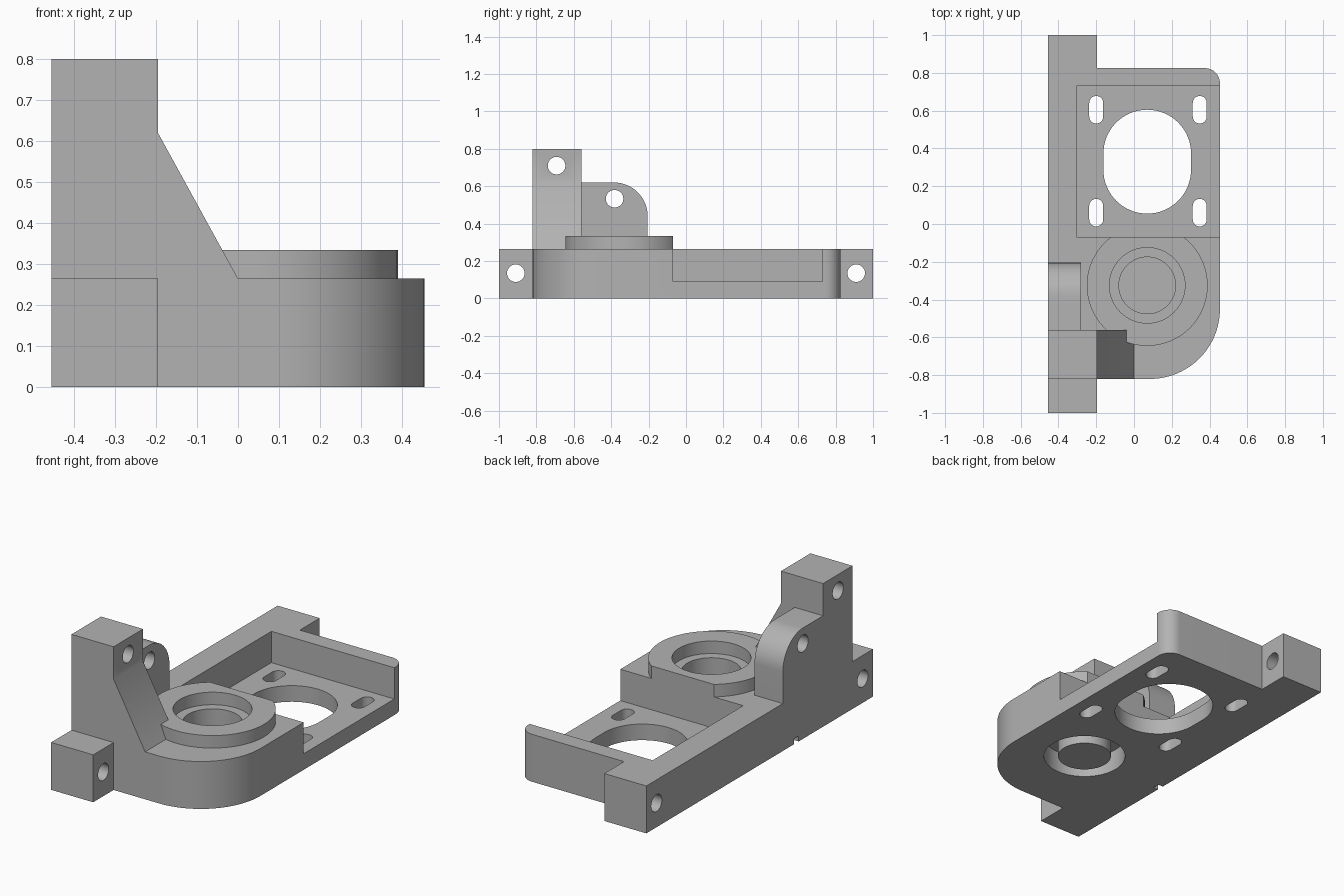
import bpy, bmesh
from math import sin, cos, pi, radians
from mathutils import Vector

cube = bpy.data.objects.get("Cube")
if cube:
    bpy.data.objects.remove(cube, do_unlink=True)

grey = bpy.data.materials.new("plain grey")
grey.use_nodes = True
GREY = (0.45, 0.45, 0.45, 1)
grey.diffuse_color = GREY
grey.node_tree.nodes["Principled BSDF"].inputs["Base Color"].default_value = GREY

# Maps profile coordinates (u, v) and extrusion depth w to model axes
AXES = {
    "z": lambda u, v, w: (u, v, w),
    "x": lambda u, v, w: (w, u, v),
    "y": lambda u, v, w: (u, w, v),
}


def arc(cu, cv, r, start, end, n=16):
    """Points along an arc, angles in degrees."""
    angles = [radians(start + (end - start) * i / n) for i in range(n + 1)]
    return [(cu + r * cos(a), cv + r * sin(a)) for a in angles]


def circle(cu, cv, r, n=64):
    return arc(cu, cv, r, 0, 360, n)[:-1]


def slot(cu, cv, r, half, n=16):
    """Round-ended slot, long in v."""
    d = half - r
    return arc(cu, cv + d, r, 0, 180, n) + arc(cu, cv - d, r, 180, 360, n)


def rect(u0, u1, v0, v1):
    return [(u0, v0), (u1, v0), (u1, v1), (u0, v1)]


def prism(name, profile, w0, w1, axis="z"):
    """Extrude a closed profile along an axis."""
    bm = bmesh.new()
    place = AXES[axis]
    base = bm.faces.new([bm.verts.new(place(u, v, w0)) for u, v in profile])
    ext = bmesh.ops.extrude_face_region(bm, geom=[base])
    verts = [g for g in ext["geom"] if isinstance(g, bmesh.types.BMVert)]
    bmesh.ops.translate(bm, verts=verts, vec=Vector(place(0, 0, w1 - w0)))
    bmesh.ops.recalc_face_normals(bm, faces=bm.faces)
    mesh = bpy.data.meshes.new(name)
    bm.to_mesh(mesh)
    bm.free()
    mesh.materials.append(grey)
    obj = bpy.data.objects.new(name, mesh)
    bpy.context.collection.objects.link(obj)
    return obj


def activate(obj):
    bpy.ops.object.select_all(action="DESELECT")
    obj.select_set(True)
    bpy.context.view_layer.objects.active = obj


def cut(obj, profile, w0, w1, axis="z"):
    """Subtract a prism from a part."""
    cutter = prism("cutter", profile, w0, w1, axis)
    cutter.hide_render = True
    mod = obj.modifiers.new("cut", "BOOLEAN")
    mod.operation = "DIFFERENCE"
    mod.solver = "EXACT"
    mod.object = cutter
    activate(obj)
    bpy.ops.object.modifier_apply(modifier=mod.name)
    bpy.data.objects.remove(cutter, do_unlink=True)


def finish(obj):
    activate(obj)
    bpy.ops.object.shade_smooth_by_angle(angle=radians(30))


LEFT, RAIL, RIGHT = -0.455, -0.195, 0.455
TOP = 0.265
POCKET_Y = -0.07
BORE = (0.07, -0.325)
HOLE = 0.047

# Base plate with mounting ends and two rounded corners
outline = [(LEFT, -1), (RAIL, -1), (RAIL, -0.82)]
outline += arc(RIGHT - 0.37, -0.45, 0.37, -90, 0, 24)
outline += arc(RIGHT - 0.08, 0.745, 0.08, 0, 90)
outline += [(RAIL, 0.825), (RAIL, 1), (LEFT, 1)]
base = prism("base_plate", outline, 0, TOP)

# Motor pocket, open on one side, with its window and slots
cut(base, rect(-0.305, 0.6, POCKET_Y, 0.73), 0.09, 0.5)
cut(base, slot(0.07, 0.33, 0.232, 0.275, 32), -0.1, 0.2)
for x in (-0.2, 0.348):
    for y in (0.06, 0.605):
        cut(base, slot(x, y, 0.037, 0.073), -0.1, 0.2)

# Bearing seat above, ring recess with a central post below
cut(base, circle(*BORE, 0.15), 0.17, 0.5)
cut(base, circle(*BORE, 0.215), -0.1, 0.12)
post = prism("bore_post", circle(*BORE, 0.14), 0, 0.12)

# Cross holes in the mounting ends and a small notch under the rail
for y in (-0.91, 0.91):
    cut(base, circle(y, 0.135, HOLE, 32), -0.6, 0, "x")
cut(base, rect(-0.345, -0.305, -0.1, 0.03), -0.6, LEFT + 0.03, "x")

# Raised bearing boss, trimmed flush with the pocket wall
boss = prism("bearing_boss", circle(*BORE, 0.32, 96), TOP, 0.335)
cut(boss, rect(-0.6, 0.6, POCKET_Y, 0.3), 0.1, 0.5)
cut(boss, circle(*BORE, 0.2), 0.1, 0.5)

# Tall corner block with sloping gusset
tower = prism("corner_tower", [(LEFT, TOP), (0, TOP), (RAIL, 0.62), (RAIL, 0.8), (LEFT, 0.8)],
              -0.82, -0.56, "y")
cut(tower, circle(-0.692, 0.71, HOLE, 32), -0.6, 0.1, "x")

# Rounded lug behind the tower
lug_shape = [(-0.56, TOP), (-0.205, TOP)] + arc(-0.385, 0.44, 0.18, 0, 90) + [(-0.56, 0.62)]
lug = prism("rounded_lug", lug_shape, LEFT, -0.28, "x")
cut(lug, circle(-0.382, 0.533, HOLE, 32), -0.6, 0, "x")

for part in (base, post, boss, tower, lug):
    finish(part)
